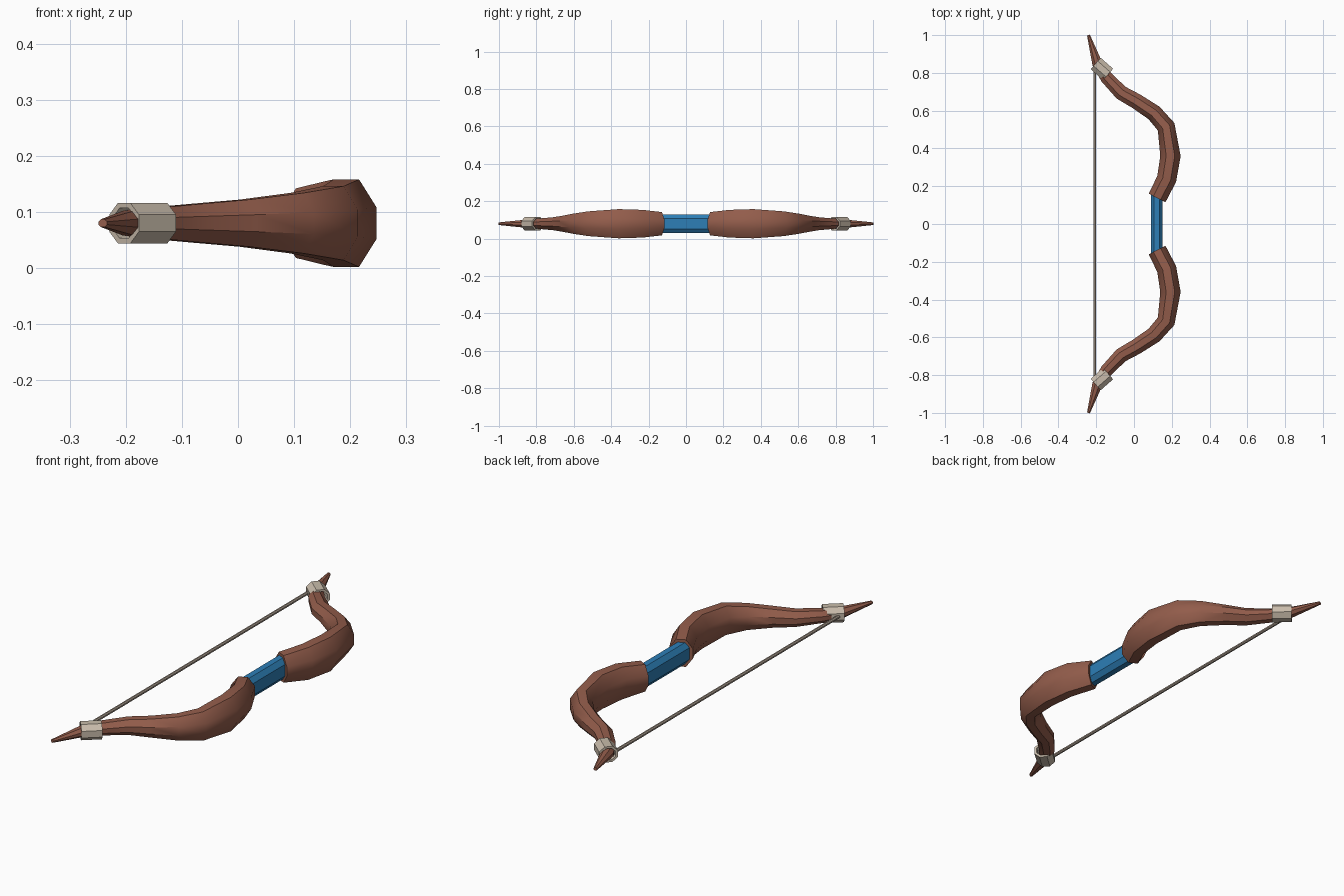
import bpy, bmesh, math
from mathutils import Vector

if "Cube" in bpy.data.objects:
    bpy.data.objects.remove(bpy.data.objects["Cube"])

ZC = 0.08  # height of the bow's centre plane


def material(name, rgb):
    m = bpy.data.materials.new(name)
    m.diffuse_color = (*rgb, 1)
    m.use_nodes = True
    m.node_tree.nodes["Principled BSDF"].inputs["Base Color"].default_value = m.diffuse_color
    return m


wood = material("brown_wood", (0.29, 0.108, 0.07))
blue = material("blue_wrap", (0.026, 0.21, 0.47))
bone = material("pale_binding", (0.58, 0.50, 0.405))
cord = material("grey_cord", (0.42, 0.35, 0.285))

# Octagon cross-section: (outward, up)
OCT = [(1, .36), (.42, 1), (-.42, 1), (-1, .36),
       (-1, -.36), (-.42, -1), (.42, -1), (1, -.36)]


def sweep(name, stations, mat, mirror=False, section=OCT, hole=None):
    """Stations are (x, y, half thickness, half height) in the bow's plane."""
    bm = bmesh.new()
    pts = [Vector((s[0], s[1], ZC)) for s in stations]

    def rings(scale):
        out = []
        for i, (p, s) in enumerate(zip(pts, stations)):
            t = Vector((0, 0, 0))
            if i > 0:
                t += (p - pts[i - 1]).normalized()
            if i < len(pts) - 1:
                t += (pts[i + 1] - p).normalized()
            t.normalize()
            n = Vector((t.y, -t.x, 0))
            out.append([bm.verts.new(p + n * (a * s[2] * scale)
                                     + Vector((0, 0, b * s[3] * scale)))
                        for a, b in section])
        return out

    def skin(a, b):
        k = len(a)
        for j in range(k):
            bm.faces.new((a[j], a[(j + 1) % k], b[(j + 1) % k], b[j]))

    outer = rings(1)
    for a, b in zip(outer, outer[1:]):
        skin(a, b)
    if hole:
        inner = rings(hole)
        for a, b in zip(inner, inner[1:]):
            skin(a, b)
        skin(outer[0], inner[0])
        skin(outer[-1], inner[-1])
    else:
        bm.faces.new(outer[0])
        bm.faces.new(outer[-1])
    bmesh.ops.recalc_face_normals(bm, faces=bm.faces)
    me = bpy.data.meshes.new(name)
    bm.to_mesh(me)
    bm.free()
    me.materials.append(mat)
    ob = bpy.data.objects.new(name, me)
    bpy.context.collection.objects.link(ob)
    if mirror:
        mod = ob.modifiers.new("mirror", 'MIRROR')
        mod.use_axis = (False, True, False)
        mod.use_mirror_merge = False
    bpy.ops.object.select_all(action='DESELECT')
    ob.select_set(True)
    bpy.context.view_layer.objects.active = ob
    bpy.ops.object.shade_smooth_by_angle(angle=math.radians(36))
    return ob


# Curved limbs, running through the binding to the pointed tips
sweep("limb", [
    (.122, .138, .050, .062), (.173, .238, .052, .074), (.193, .36, .054, .078),
    (.170, .515, .048, .066), (.106, .588, .044, .054), (.012, .650, .041, .042),
    (-.068, .695, .039, .035), (-.145, .775, .034, .028), (-.195, .850, .027, .022),
    (-.241, 1.0, .008, .007)], wood, mirror=True)

# Grip between the limbs
sweep("grip", [(.121, -.16, .031, .049), (.121, .16, .031, .049)], blue,
      section=[(1, .55), (.45, 1), (-.45, 1), (-1, .55),
               (-1, -.55), (-.45, -1), (.45, -1), (1, -.55)])

# Bindings that hold the string
sweep("binding", [(-.137, .792, .040, .036), (-.203, .850, .040, .036)], bone,
      mirror=True, hole=.74,
      section=[(1, .42), (.42, 1), (-.42, 1), (-1, .42),
               (-1, -.42), (-.42, -1), (.42, -1), (1, -.42)])

# Bowstring
sweep("bowstring", [(-.208, -.82, .008, .008), (-.208, .82, .008, .008)], cord,
      section=[(math.cos(math.tau * (i + .5) / 8), math.sin(math.tau * (i + .5) / 8))
               for i in range(8)])
